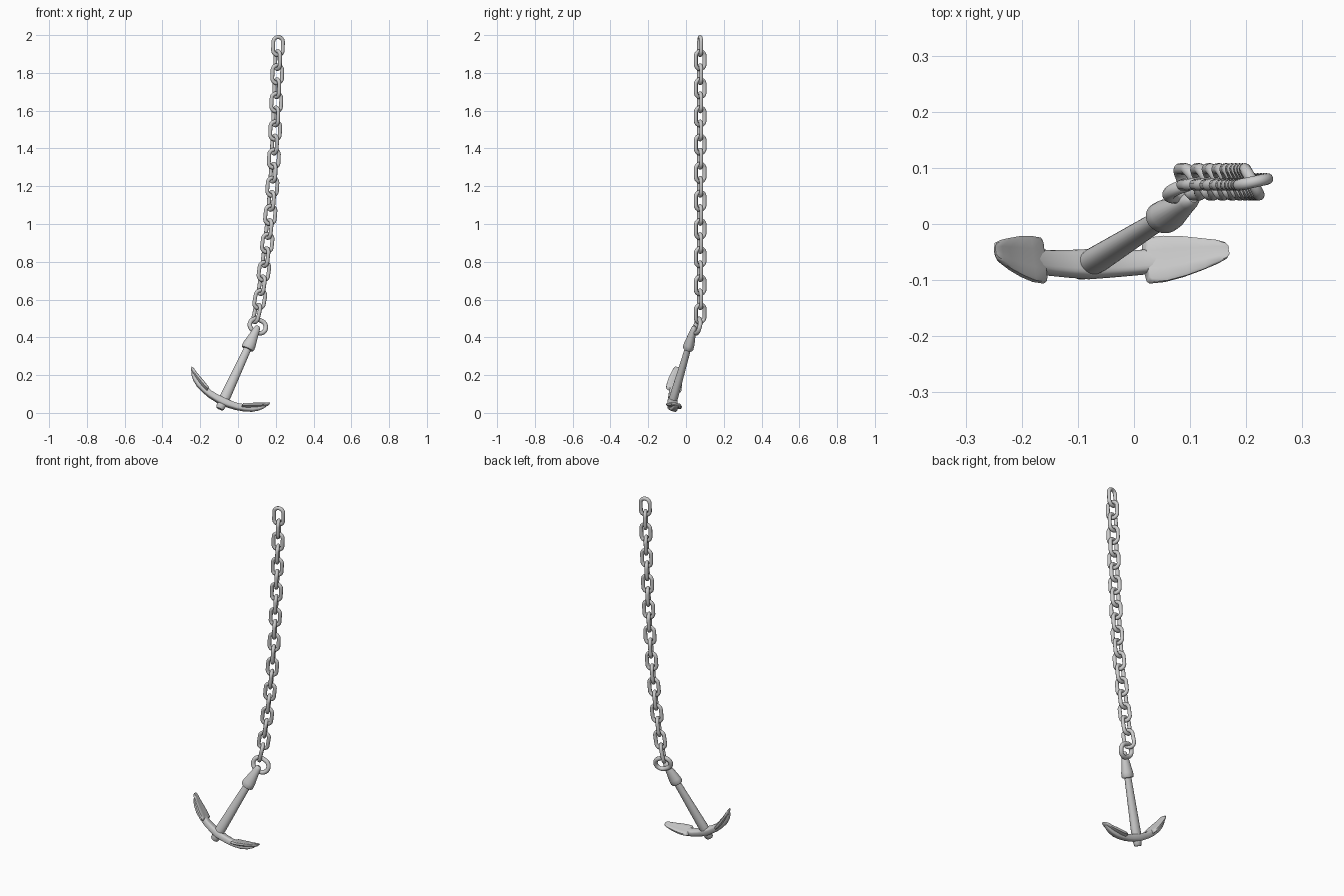
import bpy, bmesh, math
from mathutils import Matrix, Vector

if "Cube" in bpy.data.objects:
    bpy.data.objects.remove(bpy.data.objects["Cube"])


def finish(name, bm, matrix=None, angle=40):
    bmesh.ops.recalc_face_normals(bm, faces=bm.faces)
    me = bpy.data.meshes.new(name)
    bm.to_mesh(me)
    bm.free()
    ob = bpy.data.objects.new(name, me)
    bpy.context.collection.objects.link(ob)
    if matrix:
        ob.matrix_world = matrix
    bpy.ops.object.select_all(action='DESELECT')
    ob.select_set(True)
    bpy.context.view_layer.objects.active = ob
    bpy.ops.object.shade_smooth_by_angle(angle=math.radians(angle))
    return ob


def loft(rings, closed=False):
    """Skin a list of equal-length point rings."""
    bm = bmesh.new()
    vs = [[bm.verts.new(p) for p in r] for r in rings]
    n = len(vs[0])
    for a, b in zip(vs, vs[1:] + ([vs[0]] if closed else [])):
        for i in range(n):
            j = (i + 1) % n
            bm.faces.new((a[i], a[j], b[j], b[i]))
    if not closed:
        bm.faces.new(vs[0])
        bm.faces.new(vs[-1])
    return bm


def oval_loop(radius, half_straight, wire, steps=32, sides=12):
    """Round wire bent into a stadium in the local XZ plane."""
    rings = []
    for i in range(steps):
        a = 2 * math.pi * (i + 0.5) / steps
        d = Vector((math.cos(a), 0, math.sin(a)))
        c = d * radius + Vector((0, 0, math.copysign(half_straight, d.z)))
        rings.append([c + d * wire * math.cos(t) + Vector((0, wire * math.sin(t), 0))
                      for t in (2 * math.pi * k / sides for k in range(sides))])
    return loft(rings, closed=True)


def interp(table, t):
    for (a, p), (b, q) in zip(table, table[1:]):
        if t <= b:
            return p + (q - p) * (t - a) / (b - a)
    return table[-1][1]


# Anchor frame: u along the arms, v along the shank, w through the thickness
e1 = Vector((0.907, 0, -0.42)).normalized()
e2 = Vector((0.40, 0.256, 0.88)).normalized()
e2 = (e2 - e1 * e2.dot(e1)).normalized()
e3 = e1.cross(e2)
frame = Matrix((e1, e2, e3)).transposed().to_4x4()
frame.translation = (-0.091, -0.079, 0.034)

# Shank with crown nub and top socket, as (height, radius), slightly flattened
profile = [(-0.015, 0.017), (-0.01, 0.022), (0.01, 0.025), (0.06, 0.028),
           (0.10, 0.027), (0.345, 0.020), (0.347, 0.031), (0.354, 0.035),
           (0.375, 0.034), (0.44, 0.022), (0.465, 0.018), (0.480, 0.014), (0.485, 0.008)]
rings = [[(r * math.cos(t), v, 0.83 * r * math.sin(t))
          for t in (2 * math.pi * k / 24 for k in range(24))] for v, r in profile]
finish("shank", loft(rings), frame)

# Curved arms: u, bottom v, top v, half width
arm = [(0, 0.008, 0.050, 0.026), (0.04, 0.013, 0.050, 0.024), (0.08, 0.019, 0.055, 0.022),
       (0.12, 0.030, 0.068, 0.021), (0.16, 0.046, 0.086, 0.019), (0.19, 0.067, 0.101, 0.016),
       (0.210, 0.089, 0.115, 0.013), (0.223, 0.115, 0.126, 0.008)]
stations = [(-u, a, b, w) for u, a, b, w in reversed(arm[1:])] + arm
rings = []
for u, a, b, w in stations:
    m, h = (a + b) / 2, (b - a) / 2
    ring = []
    for k in range(20):
        c, s = math.cos(2 * math.pi * k / 20), math.sin(2 * math.pi * k / 20)
        ring.append((u, m + h * math.copysign(abs(s) ** 0.6, s),
                     w * math.copysign(abs(c) ** 0.6, c)))
    rings.append(ring)
finish("arms", loft(rings), frame)

# Flukes with a rounded belly on the inner side: u, bottom v, top v, half width
fluke = [(0.100, 0.038, 0.061, 0.037), (0.104, 0.038, 0.064, 0.041),
         (0.13, 0.048, 0.077, 0.041), (0.16, 0.064, 0.093, 0.036),
         (0.19, 0.083, 0.109, 0.028), (0.212, 0.100, 0.124, 0.021),
         (0.225, 0.113, 0.130, 0.015), (0.229, 0.122, 0.131, 0.009)]
for side, label in ((-1, "left"), (1, "right")):
    rings = []
    for u, a, b, w in fluke:
        top = [(side * u, b - 0.003 * (1 - abs(s)) - 0.005 * s ** 8, w * s)
               for s in (-1, -0.85, -0.4, 0, 0.4, 0.85, 1)]
        low = [(side * u, a + (b - a) * 0.4 * s * s, w * s)
               for s in (1, 0.85, 0.4, 0, -0.4, -0.85, -1)]
        rings.append(top + low)
    finish(label + "_fluke", loft(rings), frame, 50)

# Oval shackle through the top of the shank, long way across it
normal = Vector((-0.25, 0.93, -0.25)).normalized()
up = (e1 - normal * normal.dot(e1)).normalized()
rot = Matrix((normal.cross(up), normal, up)).transposed().to_4x4()
finish("shackle", oval_loop(0.035, 0.010, 0.012),
       Matrix.Translation((0.105, 0.062, 0.460)) @ rot)

# Chain links hung along a gentle curve, alternately turned
path = [(0.4, 0.065), (0.53, 0.100), (0.6, 0.115), (0.75, 0.137), (0.9, 0.155),
        (1.05, 0.171), (1.2, 0.182), (1.35, 0.190), (1.5, 0.197), (1.65, 0.203),
        (1.8, 0.208), (2.1, 0.216)]
for i in range(20):
    z = 1.942 - 0.0745 * i
    x = interp(path, z)
    lean = math.atan2(interp(path, z + 0.05) - interp(path, z - 0.05), 0.1)
    turn = math.radians(12 if i % 2 == 0 else 118)
    finish("chain_link_%02d" % (i + 1), oval_loop(0.0262, 0.0215, 0.0103),
           Matrix.Translation((x, 0.075, z)) @ Matrix.Rotation(lean, 4, 'Y')
           @ Matrix.Rotation(turn, 4, 'Z'))
